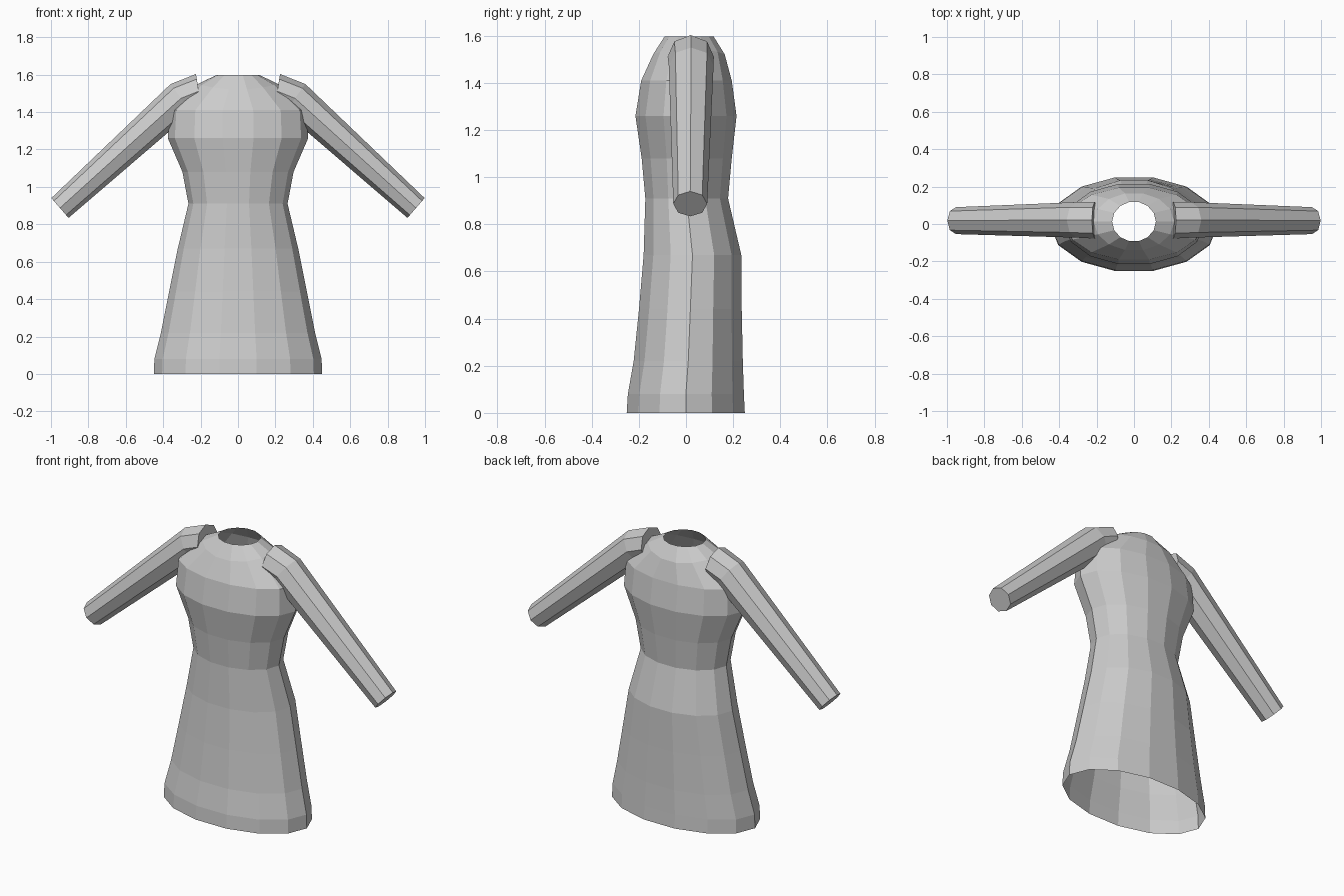
import bpy, bmesh, math
from mathutils import Vector

if "Cube" in bpy.data.objects:
    bpy.data.objects.remove(bpy.data.objects["Cube"])

fabric = bpy.data.materials.new("grey_fabric")
fabric.diffuse_color = (0.6, 0.6, 0.6, 1)
fabric.use_nodes = True
fabric.node_tree.nodes["Principled BSDF"].inputs["Base Color"].default_value = fabric.diffuse_color


def loft(name, rings, caps):
    """Skin a list of equal-length vertex rings into one flat-shaded object."""
    bm = bmesh.new()
    loops = [[bm.verts.new(p) for p in ring] for ring in rings]
    n = len(loops[0])
    for a, b in zip(loops, loops[1:]):
        for i in range(n):
            j = (i + 1) % n
            bm.faces.new((a[i], a[j], b[j], b[i]))
    if caps:
        bm.faces.new(loops[0][::-1])
        bm.faces.new(loops[-1])
    if caps:
        bmesh.ops.recalc_face_normals(bm, faces=bm.faces)
    mesh = bpy.data.meshes.new(name)
    bm.to_mesh(mesh)
    bm.free()
    mesh.materials.append(fabric)
    obj = bpy.data.objects.new(name, mesh)
    bpy.context.collection.objects.link(obj)
    return obj


# Dress body: height, half width, front y, back y, extra height at the sides
BODY = [
    (0.00, 0.450, -0.258, 0.256, 0),
    (0.08, 0.447, -0.253, 0.252, 0),
    (0.22, 0.412, -0.228, 0.247, 0),
    (0.44, 0.368, -0.205, 0.242, 0),
    (0.67, 0.322, -0.185, 0.240, 0),
    (0.91, 0.265, -0.177, 0.183, 0),
    (1.08, 0.297, -0.193, 0.199, 0),
    (1.26, 0.375, -0.220, 0.220, 0),
    (1.41, 0.366, -0.195, 0.199, 0),
    (1.52, 0.215, -0.143, 0.168, 0.03),
    (1.597, 0.117, -0.094, 0.120, 0),
]
SIDES = 14
body_rings = []
for z, rx, front, back, lift in BODY:
    cy, ry = (front + back) / 2, (back - front) / 2
    angles = [2 * math.pi * i / SIDES for i in range(SIDES)]
    body_rings.append([(rx * math.cos(a), cy + ry * math.sin(a),
                        z + lift * math.cos(a) ** 2) for a in angles])
loft("dress_body", body_rings, False)

# Sleeves: upper (x, z), lower (x, z), centre y, half depth; eight sides
SLEEVE = [
    ((0.225, 1.603), (0.195, 1.420), 0.020, 0.098),
    ((0.360, 1.550), (0.250, 1.397), 0.022, 0.095),
    ((0.998, 0.940), (0.906, 0.834), 0.018, 0.072),
]
for side, name in ((-1, "left_sleeve"), (1, "right_sleeve")):
    rings = []
    for (ux, uz), (lx, lz), cy, ry in SLEEVE:
        centre = Vector((side * (ux + lx) / 2, cy, (uz + lz) / 2))
        up = Vector((side * (ux - lx) / 2, 0, (uz - lz) / 2))
        rings.append([centre + up * math.cos(k * math.pi / 4)
                      + Vector((0, ry * math.sin(k * math.pi / 4), 0))
                      for k in range(8)])
    loft(name, rings, True)
